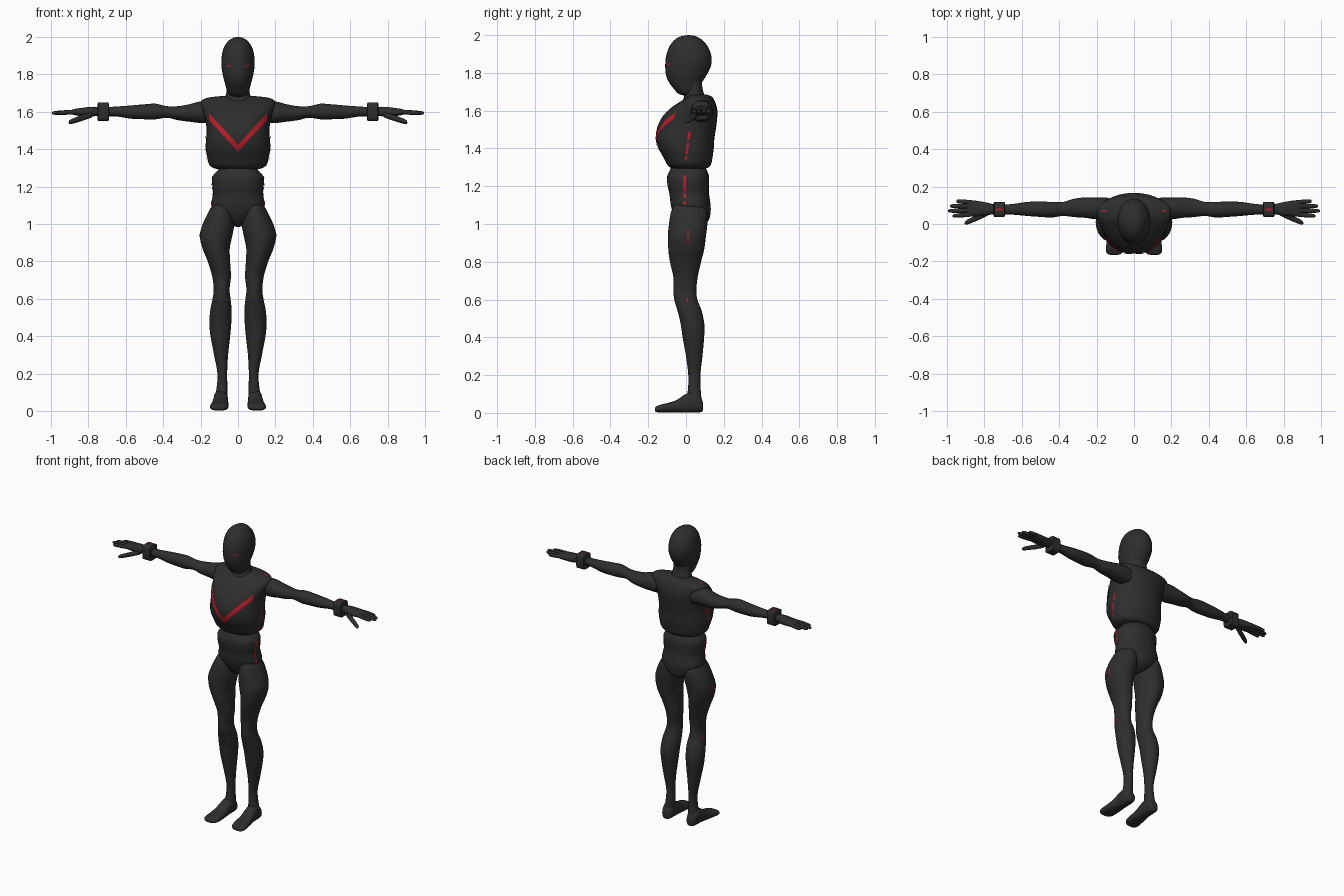
import bpy, bmesh, math
from mathutils import Vector
from mathutils.bvhtree import BVHTree

cube = bpy.data.objects.get("Cube")
if cube:
    bpy.data.objects.remove(cube)


def material(name, rgb):
    mat = bpy.data.materials.new(name)
    mat.use_nodes = True
    mat.diffuse_color = (*rgb, 1)
    mat.node_tree.nodes["Principled BSDF"].inputs["Base Color"].default_value = (*rgb, 1)
    return mat


CHARCOAL = material("charcoal", (0.027, 0.027, 0.027))
RED = material("red", (0.5, 0.012, 0.025))

# Each layout places (station, across, up) of a section in space
UPRIGHT = lambda t, a, b: (a, b, t)
SIDEWAYS = lambda t, a, b: (t, a, b)
FORWARD = lambda t, a, b: (a, t, b)


def finish(name, bm, mat, angle=50):
    mesh = bpy.data.meshes.new(name)
    bm.to_mesh(mesh)
    bm.free()
    mesh.materials.append(mat)
    obj = bpy.data.objects.new(name, mesh)
    bpy.context.collection.objects.link(obj)
    bpy.ops.object.select_all(action="DESELECT")
    obj.select_set(True)
    bpy.context.view_layer.objects.active = obj
    bpy.ops.object.shade_smooth_by_angle(angle=math.radians(angle))
    return obj


def spline(rows, steps):
    """Smoothly fill in the rows between the given sections."""
    if steps == 1:
        return rows
    out = []
    for i in range(len(rows) - 1):
        quad = [rows[max(0, i - 1)], rows[i], rows[i + 1], rows[min(len(rows) - 1, i + 2)]]
        for s in range(steps):
            u = s / steps
            out.append([b + u * ((c - a) + u * ((2*a - 5*b + 4*c - d) + u * (3*b - a - 3*c + d))) / 2
                        if u else b for a, b, c, d in zip(*quad)])
    return out + [rows[-1]]


def loft(name, rows, layout, power=2, sides=32, steps=5, flip=1):
    """Skin sections given as (station, low, high, low, high)."""
    bm = bmesh.new()
    rings = []
    for t, a0, a1, b0, b1 in spline(rows, steps):
        ring = []
        for k in range(sides):
            ang = math.tau * k / sides
            c, s = math.cos(ang), math.sin(ang)
            c = math.copysign(abs(c) ** (2 / power), c)
            s = math.copysign(abs(s) ** (2 / power), s)
            x, y, z = layout(t, (a0 + a1) / 2 + c * (a1 - a0) / 2, (b0 + b1) / 2 + s * (b1 - b0) / 2)
            ring.append(bm.verts.new((x * flip, y, z)))
        rings.append(ring)
    for r0, r1 in zip(rings, rings[1:]):
        for k in range(sides):
            n = (k + 1) % sides
            bm.faces.new((r0[k], r0[n], r1[n], r1[k]))
    bm.faces.new(rings[0])
    bm.faces.new(rings[-1])
    bmesh.ops.recalc_face_normals(bm, faces=bm.faces)
    return finish(name, bm, CHARCOAL)


def pair(name, rows, layout, **options):
    return [loft(side + name, rows, layout, flip=f, **options)
            for side, f in (("left_", 1), ("right_", -1))]


def centred(rows):
    return [(t, -w, w, lo, hi) for t, w, lo, hi in rows]


def stripes(name, target, start, end, width, aim, count=14):
    """Lay a thin painted strip on the target and mirror it to the other side."""
    tree = BVHTree.FromObject(target, bpy.context.evaluated_depsgraph_get())
    start, end, width, aim = map(Vector, (start, end, width, aim))
    for side, f in (("left_", 1), ("right_", -1)):
        bm = bmesh.new()
        grid = []
        for i in range(count + 1):
            line = []
            for j in range(4):
                p = start.lerp(end, i / count) + width * (j / 3 - 0.5)
                hit, normal, _, _ = tree.ray_cast(p, aim)
                if hit:
                    p = hit + normal * 0.004
                line.append(bm.verts.new((p.x * f, p.y, p.z)))
            grid.append(line)
        for g0, g1 in zip(grid, grid[1:]):
            for j in range(3):
                bm.faces.new((g0[j], g0[j + 1], g1[j + 1], g1[j]))
        bm.normal_update()
        faces = list(bm.faces)
        way = Vector((aim.x * f, aim.y, aim.z))
        if sum(face.normal.dot(way) for face in faces) > 0:
            bmesh.ops.reverse_faces(bm, faces=faces)
        finish(side + name, bm, RED)


# Head and neck
head = loft("head", centred([
    (2.0, .006, .01, .02), (1.993, .03, -.03, .055), (1.975, .055, -.06, .085), (1.94, .077, -.088, .115),
    (1.89, .088, -.105, .134), (1.84, .088, -.11, .133), (1.79, .08, -.106, .11), (1.75, .069, -.09, .085),
    (1.71, .058, -.06, .07), (1.69, .045, -.04, .06), (1.68, .02, -.01, .04)]), UPRIGHT)
loft("neck", centred([
    (1.8, .055, .0, .09), (1.74, .058, -.005, .085), (1.7, .063, -.005, .092), (1.66, .075, -.015, .105),
    (1.62, .1, -.03, .12)]), UPRIGHT)

# Torso and pelvis
torso = loft("torso", centred([
    (1.685, .08, .03, .11), (1.675, .16, .01, .135), (1.655, .198, -.02, .15), (1.61, .19, -.085, .165),
    (1.56, .175, -.13, .165), (1.5, .168, -.155, .158), (1.45, .171, -.158, .15), (1.4, .172, -.145, .147),
    (1.35, .163, -.118, .14), (1.315, .152, -.1, .132), (1.297, .125, -.08, .115), (1.293, .09, -.06, .09)]),
    UPRIGHT, power=2.2)
pelvis = loft("pelvis", centred([
    (1.31, .09, -.075, .095), (1.285, .11, -.085, .11), (1.25, .138, -.1, .122), (1.2, .137, -.097, .121),
    (1.16, .133, -.088, .122), (1.1, .143, -.08, .13), (1.06, .12, -.068, .13), (1.02, .08, -.045, .12),
    (.995, .035, -.02, .09), (.985, .01, .01, .06)]), UPRIGHT, power=2.2)

# Legs and feet
legs = pair("leg", [
    (1.12, .06, .1, -.03, .06), (1.1, .04, .135, -.06, .09), (1.06, .024, .16, -.08, .112),
    (1.0, .02, .188, -.09, .113), (.94, .03, .204, -.096, .106), (.87, .044, .19, -.094, .097),
    (.8, .042, .162, -.085, .08), (.72, .038, .138, -.067, .062), (.65, .045, .13, -.067, .055),
    (.6, .04, .136, -.062, .06), (.54, .034, .148, -.045, .083), (.47, .036, .153, -.028, .097),
    (.4, .042, .147, -.018, .096), (.3, .053, .128, .0, .087), (.2, .058, .11, .012, .076),
    (.12, .056, .115, .01, .078), (.07, .056, .125, .0, .082), (.03, .062, .12, .01, .08)], UPRIGHT)
pair("foot", [
    (.09, .075, .105, .015, .05), (.082, .062, .122, .005, .075), (.05, .054, .13, .002, .11),
    (.0, .053, .132, .002, .1), (-.05, .051, .14, .002, .068), (-.1, .05, .147, .002, .052),
    (-.14, .055, .15, .002, .042), (-.16, .07, .142, .006, .032), (-.165, .09, .125, .012, .025)],
    FORWARD, power=2.4)

# Arms, wristbands and hands
pair("arm", [
    (.13, .03, .14, 1.54, 1.65), (.2, .025, .142, 1.54, 1.655), (.26, .033, .142, 1.547, 1.64),
    (.32, .037, .135, 1.555, 1.63), (.38, .043, .118, 1.568, 1.63), (.44, .035, .118, 1.56, 1.643),
    (.5, .038, .12, 1.56, 1.64), (.57, .043, .118, 1.563, 1.634), (.65, .05, .107, 1.575, 1.628),
    (.72, .05, .103, 1.575, 1.625), (.77, .052, .105, 1.577, 1.627)], SIDEWAYS)
bands = pair("wristband", [
    (.69, .044, .112, 1.557, 1.643), (.693, .037, .117, 1.551, 1.65), (.747, .037, .117, 1.551, 1.65),
    (.75, .044, .112, 1.557, 1.643)], SIDEWAYS, power=5, steps=1)
pair("palm", [
    (.75, .055, .105, 1.58, 1.624), (.79, .045, .115, 1.573, 1.626), (.84, .041, .124, 1.577, 1.62),
    (.875, .041, .127, 1.582, 1.615), (.895, .05, .12, 1.588, 1.608)], SIDEWAYS, power=2.4)


def finger(name, start, end, radius):
    rows = []
    for u, scale in ((0, .9), (.3, 1), (.65, .95), (.9, .8), (.98, .5), (1, .15)):
        x, y, z = Vector(start).lerp(Vector(end), u)
        r = radius * scale
        rows.append((x, y - r, y + r, z - r, z + r))
    pair(name, rows, SIDEWAYS, sides=12, steps=3)


for label, y0, y1, tip in (("index", .052, .043, .97), ("middle", .073, .07, .995),
                           ("ring", .095, .096, .985), ("little", .115, .122, .95)):
    finger(label + "_finger", (.86, y0, 1.6), (tip, y1, 1.593), .012)
finger("thumb", (.78, .06, 1.585), (.905, .004, 1.543), .016)

# Painted chest chevron, eyes and side dashes
INWARD, BACK, DOWN = (-1, 0, 0), (0, 1, 0), (0, 0, -1)
stripes("chest_chevron", torso, (0, -1, 1.407), (.152, -1, 1.572), (0, 0, .036), BACK)
stripes("eye", head, (.036, -1, 1.843), (.056, -1, 1.848), (0, 0, .008), BACK, 4)
stripes("shoulder_dash", torso, (.148, .07, 3), (.172, .07, 3), (0, .007, 0), DOWN, 4)
stripes("wristband_dash", bands[0], (.702, .077, 3), (.738, .077, 3), (0, .01, 0), DOWN, 4)
for part, target, dashes in (
        ("torso", torso, ((1.34, .0, 1.36, .003), (1.37, .003, 1.43, .01), (1.445, .012, 1.49, .018))),
        ("hip", pelvis, ((1.1, -.006, 1.12, -.006), (1.14, -.006, 1.165, -.006), (1.175, -.006, 1.255, -.006))),
        ("leg", legs[0], ((.9, .01, .97, .01), (.58, .01, .61, .005)))):
    for z0, y0, z1, y1 in dashes:
        wide = .005 if part == "leg" else .012
        stripes(part + "_dash", target, (1, y0, z0), (1, y1, z1), (0, wide, 0), INWARD, 6)
